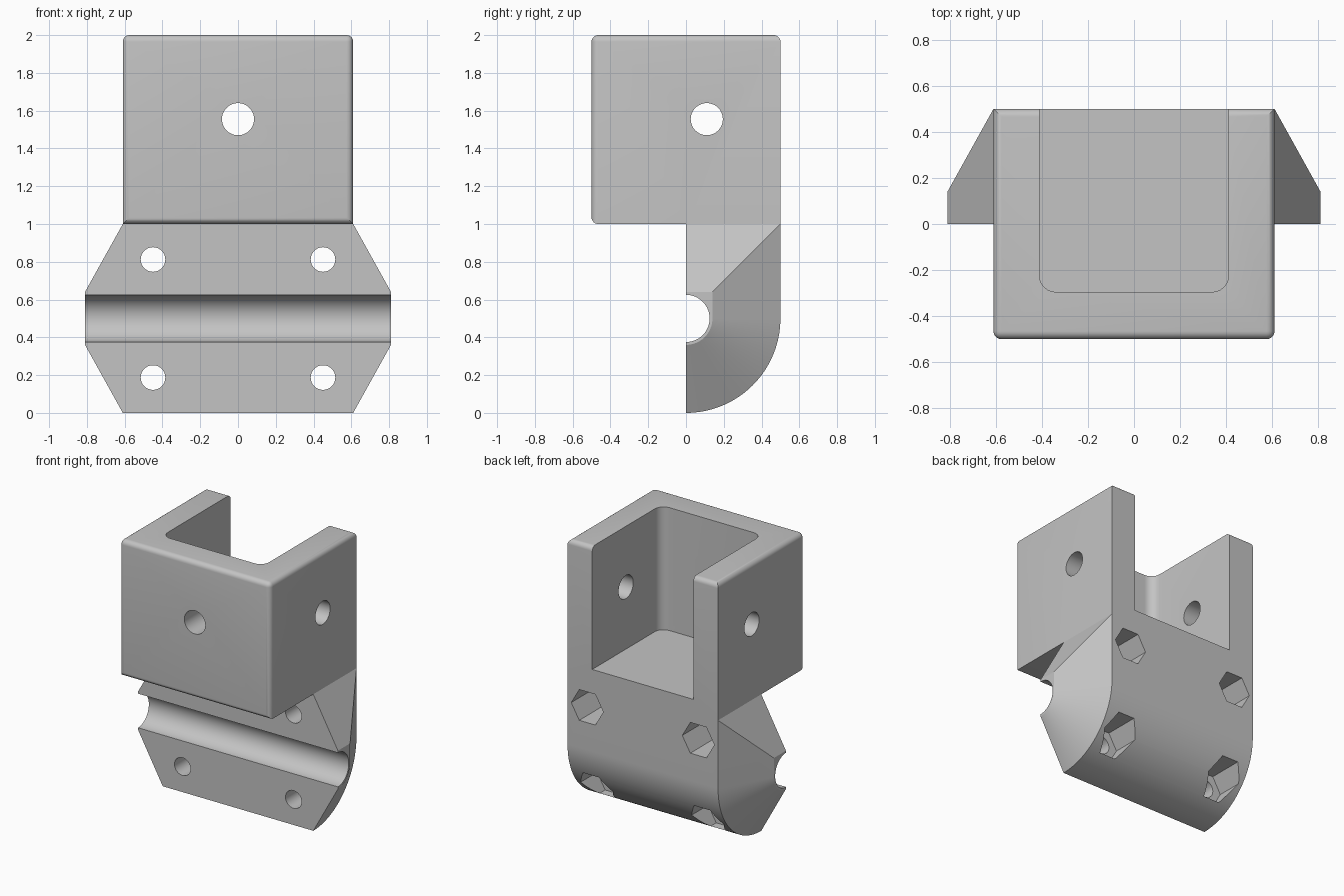
import bpy
import bmesh
from math import sin, cos, pi, radians

old = bpy.data.objects.get("Cube")
if old:
    bpy.data.objects.remove(old, do_unlink=True)

grey = bpy.data.materials.new("plain grey")
grey.use_nodes = True
colour = (0.55, 0.55, 0.55, 1)
grey.diffuse_color = colour
grey.node_tree.nodes["Principled BSDF"].inputs["Base Color"].default_value = colour


def loft(name, rings, bevel=0, edge_rule=None):
    """Closed solid skinned through equal rings; optional bevel on chosen edges."""
    bm = bmesh.new()
    loops = [[bm.verts.new(p) for p in ring] for ring in rings]
    n = len(loops[0])
    for a, b in zip(loops, loops[1:]):
        for i in range(n):
            j = (i + 1) % n
            bm.faces.new((a[i], a[j], b[j], b[i]))
    bm.faces.new(loops[0])
    bm.faces.new(loops[-1])
    bmesh.ops.recalc_face_normals(bm, faces=bm.faces)
    if bevel:
        edges = [e for e in bm.edges if edge_rule(e.verts[0].co, e.verts[1].co)]
        bmesh.ops.bevel(bm, geom=edges, offset=bevel, segments=6,
                        profile=0.5, affect='EDGES')
        bmesh.ops.recalc_face_normals(bm, faces=bm.faces)
    mesh = bpy.data.meshes.new(name)
    bm.to_mesh(mesh)
    bm.free()
    obj = bpy.data.objects.new(name, mesh)
    bpy.context.collection.objects.link(obj)
    return obj


def box(name, x, y0, y1, z0, z1, bevel=0, edge_rule=None):
    rings = [[(-x, y0, z), (x, y0, z), (x, y1, z), (-x, y1, z)] for z in (z0, z1)]
    return loft(name, rings, bevel, edge_rule)


def rod(name, axis, u, v, radius, start, end, sides=48):
    """Prism along x or y; u, v is its centre in the other two axes."""
    circle = [(u + radius * cos(2 * pi * i / sides),
               v + radius * sin(2 * pi * i / sides)) for i in range(sides)]
    if axis == 'x':
        return loft(name, [[(t, a, b) for a, b in circle] for t in (start, end)])
    return loft(name, [[(a, t, b) for a, b in circle] for t in (start, end)])


def combine(target, tool, operation):
    bpy.context.view_layer.objects.active = target
    mod = target.modifiers.new(operation.title(), 'BOOLEAN')
    mod.operation = operation
    mod.solver = 'EXACT'
    mod.object = tool
    bpy.ops.object.modifier_apply(modifier=mod.name)
    bpy.data.objects.remove(tool, do_unlink=True)


# Clamp half: rounded underside, square upper back, tapered ends
def clamp_ring(x, r):
    steps = 32
    arc = [(x, r * sin(pi / 2 * i / steps), 0.5 - r * cos(pi / 2 * i / steps))
           for i in range(steps + 1)]
    return arc + [(x, r, 0.5 + r), (x, 0, 0.5 + r)]


clamp = loft("clamp", [clamp_ring(-0.81, 0.14), clamp_ring(-0.61, 0.5),
                       clamp_ring(0.61, 0.5), clamp_ring(0.81, 0.14)])


# Socket block: softened on the top rim, front corners and front lower edge
def soft_edge(a, b):
    on_top = min(a.z, b.z) > 1.9
    on_front = max(a.y, b.y) < 0
    return on_top or on_front


bracket = box("bracket", 0.61, -0.5, 0.5, 1, 2, 0.035, soft_edge)
combine(bracket, clamp, 'UNION')

# Pocket open to the top and back, with rounded inner corners
pocket = box("pocket_cutter", 0.41, -0.295, 1, 1.1, 2.5, 0.07,
             lambda a, b: max(a.y, b.y) < 0 and abs(a.z - b.z) > 0.1)
combine(bracket, pocket, 'DIFFERENCE')

# Bar groove and socket cross holes
combine(bracket, rod("groove_cutter", 'x', 0, 0.5, 0.125, -1, 1, 64), 'DIFFERENCE')
combine(bracket, rod("side_hole_cutter", 'x', 0.11, 1.555, 0.085, -1, 1), 'DIFFERENCE')
combine(bracket, rod("front_hole_cutter", 'y', 0, 1.555, 0.085, -1, 0), 'DIFFERENCE')

# Bolt holes with hexagonal nut recesses at the back
for x in (-0.45, 0.45):
    for z in (0.187, 0.812):
        combine(bracket, rod("bolt_cutter", 'y', x, z, 0.065, -0.2, 1), 'DIFFERENCE')
        combine(bracket, rod("nut_cutter", 'y', x, z, 0.13, 0.2, 1, 6), 'DIFFERENCE')

bracket.data.materials.clear()
bracket.data.materials.append(grey)
bpy.ops.object.select_all(action='DESELECT')
bracket.select_set(True)
bpy.context.view_layer.objects.active = bracket
bpy.ops.object.shade_smooth_by_angle(angle=radians(25))
